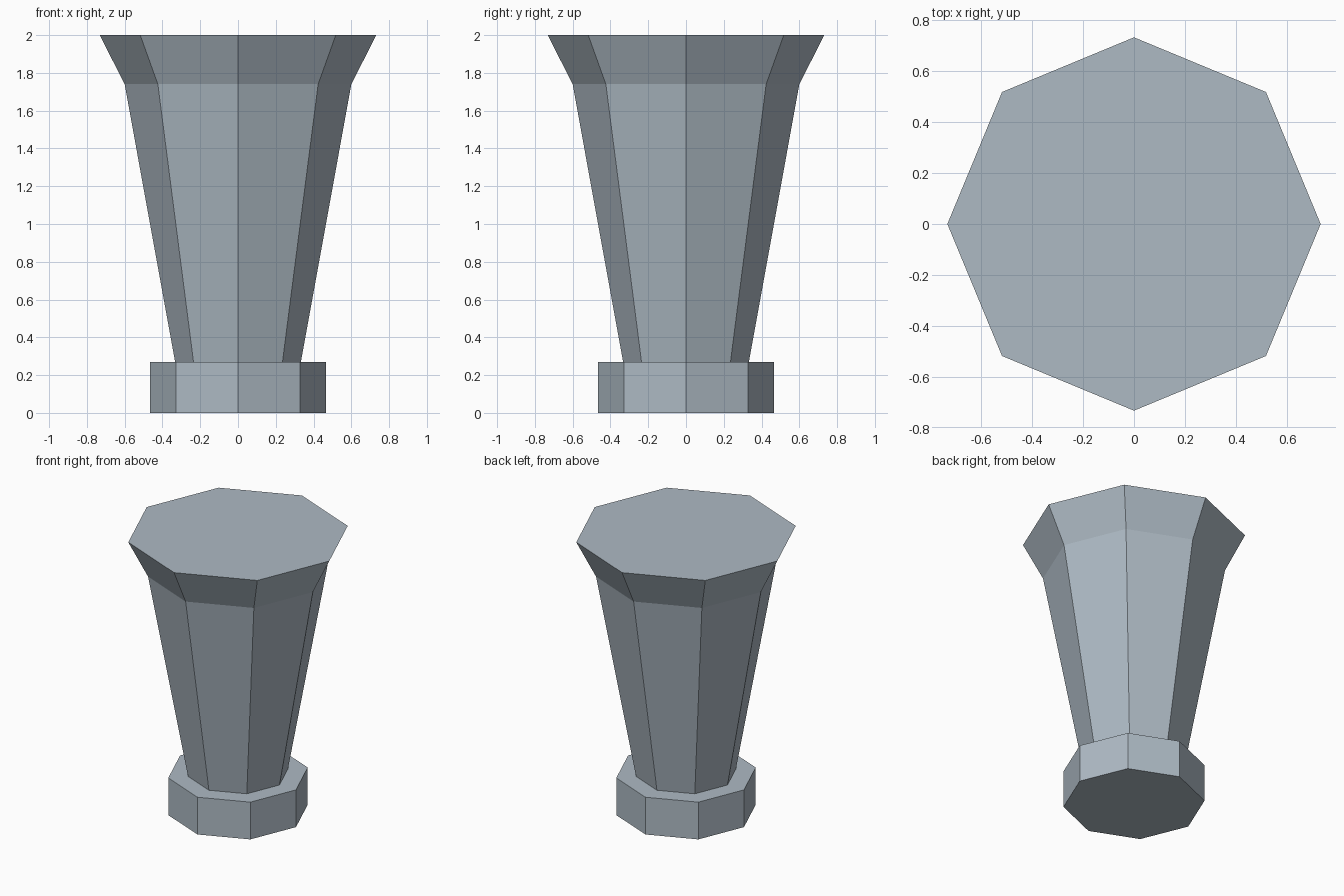
import bpy, bmesh, math

if "Cube" in bpy.data.objects:
    bpy.data.objects.remove(bpy.data.objects["Cube"])

SIDES = 8

stone = bpy.data.materials.new("pale_blue_grey")
stone.diffuse_color = (0.42, 0.49, 0.55, 1)
stone.use_nodes = True
stone.node_tree.nodes["Principled BSDF"].inputs["Base Color"].default_value = stone.diffuse_color


def lathe(name, profile):
    """Closed octagonal solid from (radius, height) pairs, bottom to top."""
    bm = bmesh.new()
    rings = []
    for r, z in profile:
        angles = [2 * math.pi * i / SIDES for i in range(SIDES)]
        rings.append([bm.verts.new((r * math.cos(a), r * math.sin(a), z)) for a in angles])
    for low, high in zip(rings, rings[1:]):
        for i in range(SIDES):
            j = (i + 1) % SIDES
            bm.faces.new((low[i], low[j], high[j], high[i]))
    bm.faces.new(rings[0][::-1])
    bm.faces.new(rings[-1])
    mesh = bpy.data.meshes.new(name)
    bm.to_mesh(mesh)
    bm.free()
    mesh.materials.append(stone)
    obj = bpy.data.objects.new(name, mesh)
    bpy.context.collection.objects.link(obj)
    return obj


# Octagonal foot
lathe("base", [(0.465, 0.0), (0.465, 0.27)])

# Tapered shaft with flared rim and flat top
lathe("flared_column", [(0.333, 0.27), (0.60, 1.74), (0.732, 2.0)])
